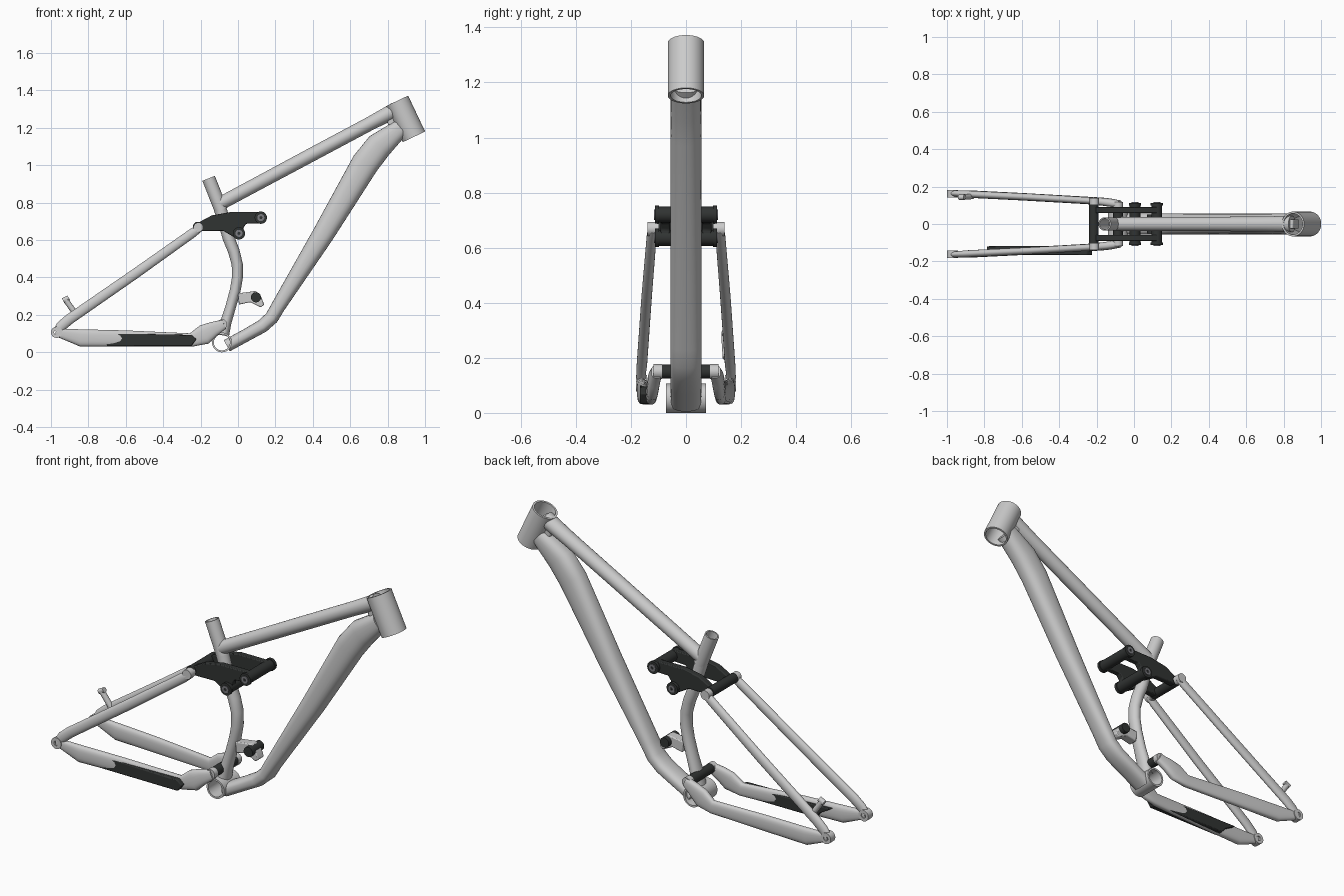
import bpy, bmesh
from math import cos, sin, pi
from mathutils import Vector as V

dark = bpy.data.materials.new("dark_rubber")
dark.diffuse_color = (0.03, 0.033, 0.032, 1)
gunmetal = bpy.data.materials.new("bolt_grey")
gunmetal.diffuse_color = (0.2, 0.2, 0.22, 1)


def make(name, bm, mat=None):
    bmesh.ops.recalc_face_normals(bm, faces=bm.faces)
    me = bpy.data.meshes.new(name)
    bm.to_mesh(me)
    bm.free()
    ob = bpy.data.objects.new(name, me)
    bpy.context.collection.objects.link(ob)
    if mat:
        me.materials.append(mat)
    return ob


def bridge(bm, a, b):
    for i in range(len(a)):
        j = (i + 1) % len(a)
        bm.faces.new((a[i], a[j], b[j], b[i]))


def loft(name, stations, n=24, e=1.0, mat=None):
    """Solid tube through (x, y, z, half_height, half_width); e < 1 squares the section."""
    bm = bmesh.new()
    pts = [V(s[:3]) for s in stations]
    rings = []
    for i, s in enumerate(stations):
        d0 = (pts[i] - pts[max(i - 1, 0)]).normalized()
        d1 = (pts[min(i + 1, len(pts) - 1)] - pts[i]).normalized()
        t = (d0 + d1).normalized()
        up = V((-t.z, 0, t.x)).normalized()
        ring = []
        for k in range(n):
            c, w = cos(2 * pi * k / n), sin(2 * pi * k / n)
            c = abs(c) ** e * (1 if c > 0 else -1)
            w = abs(w) ** e * (1 if w > 0 else -1)
            ring.append(bm.verts.new(pts[i] + up * c * s[3] + V((0, w * s[4], 0))))
        rings.append(ring)
    for a, b in zip(rings, rings[1:]):
        bridge(bm, a, b)
    bm.faces.new(rings[0])
    bm.faces.new(rings[-1])
    return make(name, bm, mat)


def pipe(name, p0, p1, r, ri=0.0, n=32, mat=None):
    """Cylinder between two points, hollow when ri > 0."""
    bm = bmesh.new()
    p0, p1 = V(p0), V(p1)
    q = (p1 - p0).to_track_quat('Z', 'Y')

    def ring(p, rad):
        return [bm.verts.new(p + q @ V((rad * cos(2 * pi * k / n), rad * sin(2 * pi * k / n), 0)))
                for k in range(n)]
    a, b = ring(p0, r), ring(p1, r)
    bridge(bm, a, b)
    if ri:
        c, d = ring(p0, ri), ring(p1, ri)
        bridge(bm, c, d)
        bridge(bm, a, c)
        bridge(bm, b, d)
    else:
        bm.faces.new(a)
        bm.faces.new(b)
    return make(name, bm, mat)


def plate(name, outline, y0, y1, mat=None, bevel=0.005):
    """Side-view outline (x, z) extruded from y0 to y1."""
    bm = bmesh.new()
    a = [bm.verts.new((x, y0, z)) for x, z in outline]
    b = [bm.verts.new((x, y1, z)) for x, z in outline]
    bridge(bm, a, b)
    bm.faces.new(a)
    bm.faces.new(b)
    ob = make(name, bm, mat)
    m = ob.modifiers.new("soft_edges", 'BEVEL')
    m.width, m.segments = bevel, 2
    return ob


# front triangle
pipe("head_tube", (0.85, 0, 1.344), (0.941, 0, 1.152), 0.066, 0.056, 48)
loft("top_tube", [(-0.095, 0, 0.795, 0.036, 0.036), (0.40, 0, 1.06, 0.037, 0.038),
                  (0.70, 0, 1.22, 0.037, 0.04), (0.845, 0, 1.297, 0.042, 0.044)])
loft("down_tube", [(-0.06, 0, 0.035, 0.034, 0.055), (0.05, 0, 0.095, 0.034, 0.056),
                   (0.13, 0, 0.14, 0.036, 0.056), (0.18, 0, 0.185, 0.037, 0.056),
                   (0.215, 0, 0.245, 0.038, 0.056), (0.455, 0, 0.63, 0.058, 0.056),
                   (0.68, 0, 1.01, 0.074, 0.056), (0.755, 0, 1.105, 0.072, 0.056),
                   (0.87, 0, 1.20, 0.048, 0.055)], 32, 0.8)
plate("head_gusset", [(0.80, 1.31), (0.80, 1.22), (0.86, 1.19), (0.88, 1.25), (0.85, 1.32)],
      -0.025, 0.025)
pipe("bottom_bracket_shell", (-0.086, -0.072, 0.053), (-0.086, 0.072, 0.053), 0.053, 0.043, 40)
pipe("seat_tube_top", (-0.157, 0, 0.93), (-0.09, 0, 0.76), 0.036, 0.029)
loft("seat_tube", [(-0.105, 0, 0.80, 0.035, 0.035), (-0.075, 0, 0.70, 0.033, 0.033),
                   (-0.05, 0, 0.61, 0.032, 0.034), (-0.022, 0, 0.54, 0.031, 0.035),
                   (-0.004, 0, 0.47, 0.03, 0.035), (-0.003, 0, 0.40, 0.029, 0.035),
                   (-0.015, 0, 0.33, 0.029, 0.035), (-0.04, 0, 0.24, 0.028, 0.036),
                   (-0.065, 0, 0.16, 0.03, 0.04), (-0.08, 0, 0.09, 0.032, 0.045)])

# lower shock mount
plate("shock_mount", [(0.0, 0.315), (0.095, 0.328), (0.125, 0.295), (0.14, 0.255), (0.122, 0.24),
                      (0.065, 0.268), (0.005, 0.255)], -0.026, 0.026)
pipe("shock_mount_bolt", (0.096, -0.05, 0.294), (0.096, 0.05, 0.294), 0.027, mat=dark)

# rocker linkage: two plates and three cross shafts
rocker = [(-0.225, 0.675), (-0.20, 0.70), (-0.14, 0.732), (-0.04, 0.75), (0.12, 0.75),
          (0.148, 0.735), (0.148, 0.705), (0.12, 0.69), (0.045, 0.688), (0.028, 0.665),
          (0.03, 0.625), (0.01, 0.61), (-0.02, 0.615), (-0.08, 0.65), (-0.20, 0.648)]
for side, s in (("left", 1), ("right", -1)):
    plate("rocker_plate_" + side, rocker, s * 0.058, s * 0.092, dark)
for label, x, z, r, half in (("front", 0.122, 0.72, 0.029, 0.112),
                             ("lower", 0.005, 0.636, 0.029, 0.112),
                             ("rear", -0.215, 0.672, 0.026, 0.105)):
    pipe("rocker_shaft_" + label, (x, -half, z), (x, half, z), r, mat=dark)
    for s in (-1, 1):
        if label != "rear":
            pipe("rocker_flange_" + label, (x, s * 0.098, z), (x, s * 0.113, z), 0.033, mat=dark)
            pipe("rocker_bolt_" + label, (x, s * 0.1, z), (x, s * 0.117, z), 0.019, 0.008, mat=gunmetal)

# rear stays, mirrored left and right
for side, s in (("left", 1), ("right", -1)):
    loft("seat_stay_" + side, [(-0.97, s * 0.163, 0.108, 0.022, 0.015),
                               (-0.945, s * 0.163, 0.14, 0.028, 0.017),
                               (-0.90, s * 0.16, 0.178, 0.028, 0.019),
                               (-0.55, s * 0.143, 0.42, 0.027, 0.019),
                               (-0.24, s * 0.125, 0.64, 0.025, 0.018),
                               (-0.20, s * 0.122, 0.668, 0.02, 0.016)])
    pipe("seat_stay_pivot_" + side, (-0.212, s * 0.1, 0.668), (-0.212, s * 0.14, 0.668), 0.026)
    loft("chain_stay_" + side, [(-0.975, s * 0.163, 0.107, 0.02, 0.016),
                                (-0.84, s * 0.158, 0.077, 0.046, 0.02),
                                (-0.60, s * 0.146, 0.074, 0.043, 0.02),
                                (-0.25, s * 0.126, 0.066, 0.036, 0.02),
                                (-0.18, s * 0.121, 0.095, 0.054, 0.021),
                                (-0.13, s * 0.115, 0.125, 0.04, 0.022),
                                (-0.075, s * 0.106, 0.15, 0.026, 0.02)], 24, 0.75)
    pipe("dropout_" + side, (-0.97, s * 0.142, 0.107), (-0.97, s * 0.182, 0.107), 0.03, 0.013)
    pipe("main_pivot_cap_" + side, (-0.085, s * 0.088, 0.15), (-0.085, s * 0.118, 0.15), 0.027, 0.01)
pipe("main_pivot_shaft", (-0.085, -0.1, 0.15), (-0.085, 0.1, 0.15), 0.026, mat=dark)

# chain guard on the right stay
plate("chain_stay_guard", [(-0.79, 0.103), (-0.25, 0.093), (-0.222, 0.07), (-0.25, 0.033),
                           (-0.70, 0.034), (-0.725, 0.065)], -0.167, -0.118, dark)

# brake mount on the left stay
pipe("brake_mount_arm", (-0.865, 0.148, 0.20), (-0.922, 0.143, 0.282), 0.015, n=20)
pipe("brake_mount_head", (-0.935, 0.143, 0.276), (-0.905, 0.143, 0.292), 0.014, n=20)

# smooth shading with sharp edges kept
bpy.ops.object.select_all(action='SELECT')
bpy.context.view_layer.objects.active = bpy.data.objects["head_tube"]
bpy.ops.object.shade_smooth_by_angle(angle=0.6)
